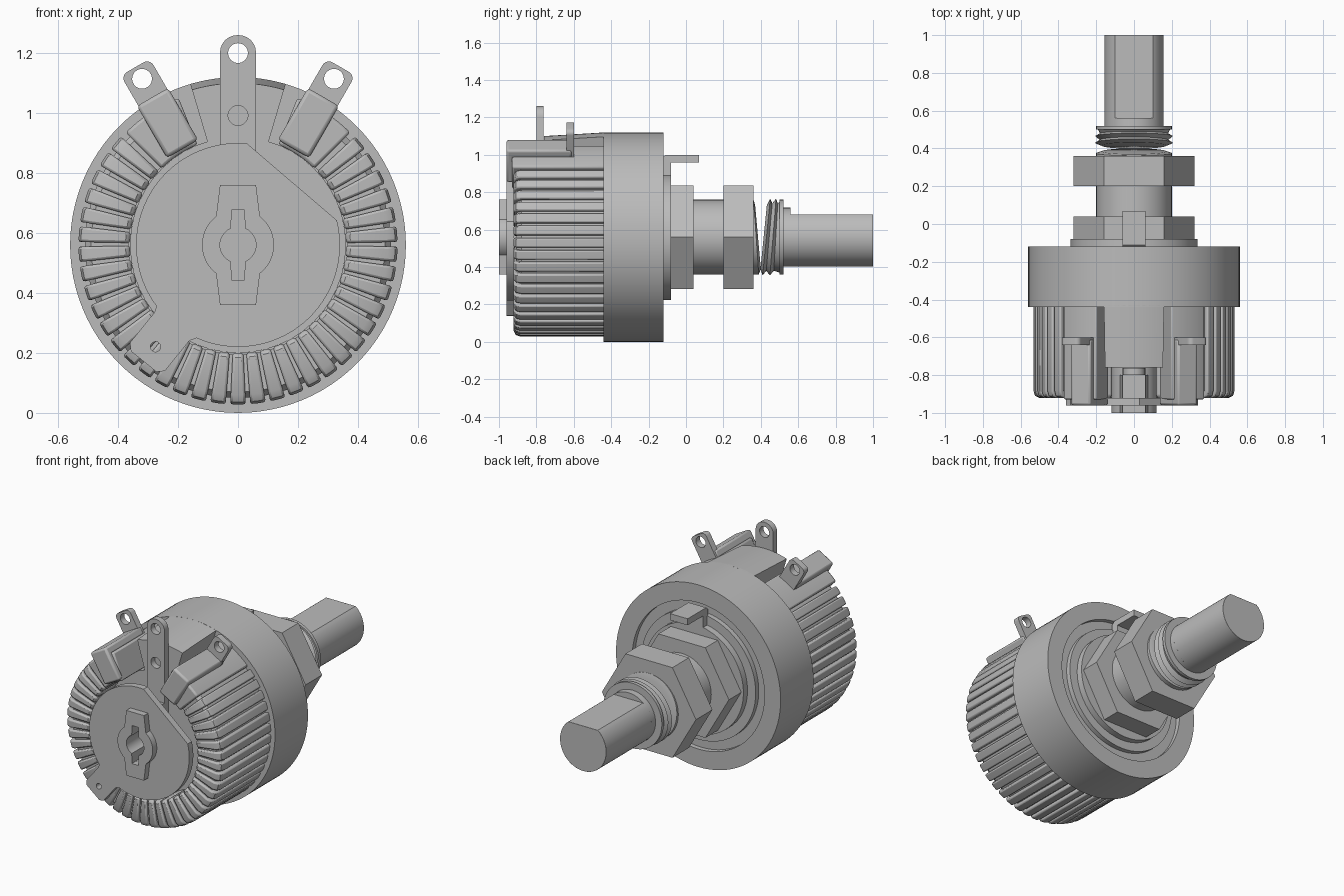
import bpy, bmesh
from math import sin, cos, radians, pi

cube = bpy.data.objects.get("Cube")
if cube:
    bpy.data.objects.remove(cube)

AXIS = 0.56          # height of the shaft axis
parts = []

metal = bpy.data.materials.new("plain grey")
metal.use_nodes = True
GREY = (0.5, 0.5, 0.5, 1)
metal.diffuse_color = GREY
metal.node_tree.nodes["Principled BSDF"].inputs["Base Color"].default_value = GREY


def finish(obj, bevel=0):
    if not obj.data.materials:
        obj.data.materials.append(metal)
    if bevel:
        mod = obj.modifiers.new("Bevel", "BEVEL")
        mod.width, mod.segments = bevel, 2
        mod.limit_method, mod.angle_limit = "ANGLE", radians(50)
    parts.append(obj)
    return obj


def from_bmesh(name, bm, bevel=0):
    bmesh.ops.remove_doubles(bm, verts=bm.verts, dist=1e-5)
    bmesh.ops.recalc_face_normals(bm, faces=bm.faces)
    mesh = bpy.data.meshes.new(name)
    bm.to_mesh(mesh)
    bm.free()
    obj = bpy.data.objects.new(name, mesh)
    bpy.context.collection.objects.link(obj)
    return finish(obj, bevel)


def loft(bm, rings, closed):
    """Skin a list of point rings; cap the ends unless closed."""
    loops = [[bm.verts.new(p) for p in ring] for ring in rings]
    n = len(loops[0])
    for i in range(len(loops) - (0 if closed else 1)):
        a, b = loops[i], loops[(i + 1) % len(loops)]
        for j in range(n):
            k = (j + 1) % n
            bm.faces.new((a[j], a[k], b[k], b[j]))
    if not closed:
        bm.faces.new(loops[0])
        bm.faces.new(loops[-1])


def sweep(bm, profile, start=0, end=360, steps=72):
    """Turn a (radius, y) profile about the axis; angles run clockwise from the top."""
    full = end - start >= 360
    rings = []
    for i in range(steps if full else steps + 1):
        t = radians(start + (end - start) * i / steps)
        rings.append([(r * sin(t), y, AXIS + r * cos(t)) for r, y in profile])
    loft(bm, rings, full)


def turned(name, profile, start=0, end=360, steps=72, bevel=0):
    bm = bmesh.new()
    sweep(bm, profile, start, end, steps)
    return from_bmesh(name, bm, bevel)


def cylinder(name, r, y0, y1, steps=48, start=0):
    return turned(name, [(0, y0), (r, y0), (r, y1), (0, y1)], start, start + 360, steps)


def prism(name, profile, half, angle=0, bevel=0):
    """Extrude a (radius, y) profile sideways, then turn it about the axis."""
    t = radians(angle)
    bm = bmesh.new()
    loft(bm, [[(r * sin(t) + u * cos(t), y, AXIS + r * cos(t) - u * sin(t))
               for r, y in profile] for u in (-half, half)], False)
    return from_bmesh(name, bm, bevel)


def circle(r, x=0, z=0, n=32):
    return [(x + r * sin(2 * pi * i / n), z + r * cos(2 * pi * i / n)) for i in range(n)]


def rounded_top(half, z0, z1, r):
    arc = [radians(a) for a in range(0, 91, 15)]
    right = [(half - r + r * cos(a), z1 - r + r * sin(a)) for a in arc]
    return [(half, z0)] + right + [(-x, z) for x, z in reversed(right)] + [(-half, z0)]


def keyed(r, half, reach):
    """A circle with a key at the top and the bottom."""
    side = [p for p in circle(r, n=48) if p[0] > half]
    right = [(half, reach)] + side + [(half, -reach)]
    return right + [(-x, -z) for x, z in right]


def sheet(name, outlines, y0, y1, angle=0, bevel=0):
    """Flat part from an outline and holes, extruded along y."""
    t = radians(angle)
    curve = bpy.data.curves.new(name, "CURVE")
    curve.dimensions, curve.fill_mode = "2D", "BOTH"
    curve.extrude = (y1 - y0) / 2
    for pts in outlines:
        spline = curve.splines.new("POLY")
        spline.points.add(len(pts) - 1)
        for point, (x, z) in zip(spline.points, pts):
            point.co = (x * cos(t) + z * sin(t), z * cos(t) - x * sin(t), 0, 1)
        spline.use_cyclic_u = True
    temp = bpy.data.objects.new(name, curve)
    bpy.context.collection.objects.link(temp)
    bpy.context.view_layer.update()
    mesh = bpy.data.meshes.new_from_object(
        temp.evaluated_get(bpy.context.evaluated_depsgraph_get()))
    bpy.data.objects.remove(temp)
    bm = bmesh.new()
    bm.from_mesh(mesh)
    for v in bm.verts:
        v.co = (v.co.x, (y0 + y1) / 2 - v.co.z, AXIS + v.co.y)
    return from_bmesh(name, bm, bevel)


# Housing: cup with a shallow groove in its back, tongue at the top, inner floor
turned("housing_cup", [(0, -0.44), (0.56, -0.44), (0.56, -0.12), (0.45, -0.12), (0.45, -0.15),
                       (0.39, -0.15), (0.39, -0.12), (0, -0.12)], steps=96)
turned("housing_tongue", [(0.2, -0.43), (0.56, -0.43), (0.54, -0.76), (0.2, -0.76)],
       -16.5, 16.5, 12)
cylinder("inner_floor", 0.36, -0.76, -0.43)

# Winding: core and wrapped ribs with rounded shoulders
turned("winding_core", [(0.365, -0.43), (0.51, -0.43), (0.51, -0.88), (0.49, -0.905),
                        (0.365, -0.905)], 22, 338, 90)
rib = [(0.36, -0.43), (0.532, -0.43), (0.532, -0.885), (0.524, -0.91), (0.5, -0.922),
       (0.375, -0.922), (0.36, -0.91)]
bm = bmesh.new()
COUNT = 37
for i in range(COUNT):
    mid = 50 + 260 * i / (COUNT - 1)
    sweep(bm, rib, mid - 2.8, mid + 2.8, 2)
from_bmesh("winding_ribs", bm, 0.008)

# End terminals, mirrored: clamp over the winding with an upright pierced lug
for side, name in ((1, "left"), (-1, "right")):
    a, b = sorted((side * 22, side * 45))
    turned(name + "_end_block", [(0.36, -0.43), (0.53, -0.43), (0.53, -0.93), (0.36, -0.93)],
           a, b, 8, 0.01)
    prism(name + "_clamp", [(0.37, -0.92), (0.37, -0.96), (0.57, -0.96), (0.57, -0.61),
                            (0.52, -0.61), (0.52, -0.92)], 0.06, side * 30, 0.012)
    sheet(name + "_lug", [rounded_top(0.056, 0.52, 0.685, 0.025), circle(0.033, 0, 0.64)],
          -0.64, -0.6, side * 30)

# Centre terminal
sheet("centre_terminal", [rounded_top(0.06, 0.1, 0.7, 0.058), circle(0.033, 0, 0.64),
                          circle(0.033, 0, 0.432)], -0.8, -0.762)

# Front plate: disc with a flat chord and a pierced tab at the lower side
TAB = 219
t = radians(TAB)


def on_arc(a):
    return (0.34 * sin(radians(a)), 0.34 * cos(radians(a)))


outline = [on_arc(a) for a in range(76, TAB - 13, 4)]
for u, r in ((0.075, 0.35), (0.075, 0.48), (0.055, 0.5), (-0.055, 0.5), (-0.075, 0.48), (-0.075, 0.35)):
    outline.append((r * sin(t) - u * cos(t), r * cos(t) + u * sin(t)))
outline += [on_arc(a) for a in range(TAB + 14, 368, 4)]
sheet("front_plate", [outline, circle(0.118), circle(0.017, 0.437 * sin(t), 0.437 * cos(t))],
      -0.96, -0.92)

# Keyed hub through the plate
sheet("keyed_hub", [keyed(0.12, 0.06, 0.2), keyed(0.06, 0.022, 0.117)], -1, -0.8)
cylinder("hub_core", 0.12, -0.8, -0.7)

# Mounting face: boss and bent locating tab
cylinder("mounting_boss", 0.335, -0.13, -0.08)
prism("locating_tab", [(0.3, -0.13), (0.42, -0.13), (0.44, -0.11), (0.44, 0.07), (0.4, 0.07),
                       (0.4, -0.08), (0.3, -0.08)], 0.06)

# Bushing and hexagonal nuts
cylinder("bushing", 0.2, -0.1, 0.3)
cylinder("rear_nut", 0.32, -0.08, 0.04, 6, 30)
cylinder("front_nut", 0.32, 0.2, 0.36, 6, 30)


def slanted(name, profile):
    """Turned part whose rings lean: profile entries are (radius, y, lean)."""
    bm = bmesh.new()
    rings = []
    for i in range(48):
        a = 2 * pi * i / 48
        rings.append([(r * sin(a), y + lean * r * cos(a), AXIS + r * cos(a))
                      for r, y, lean in profile])
    loft(bm, rings, True)
    return from_bmesh(name, bm)


# Threaded neck: slanted stub, then slanted thread ridges under a collar
slanted("neck_stub", [(0, 0.34, 0), (0.2, 0.34, 0), (0.2, 0.375, -0.07), (0.17, 0.385, -0.09),
                      (0, 0.385, -0.09)])
slanted("thread", [(0, 0.42, 0.1), (0.17, 0.415, 0.1), (0.205, 0.43, 0.1), (0.18, 0.445, 0.09),
                   (0.205, 0.465, 0.08), (0.18, 0.48, 0.06), (0.19, 0.5, 0), (0, 0.5, 0)])
cylinder("collar", 0.2, 0.5, 0.52)

# Shaft with a flat on top
cylinder("shaft_root", 0.157, 0.51, 0.56)
sheet("shaft", [[(x, min(z, 0.12)) for x, z in circle(0.157, n=64)]], 0.55, 1, 0, 0.015)

# Smooth round surfaces, keep edges sharp
bpy.ops.object.select_all(action="DESELECT")
for obj in parts:
    obj.select_set(True)
bpy.context.view_layer.objects.active = parts[0]
bpy.ops.object.shade_smooth_by_angle(angle=radians(30))
